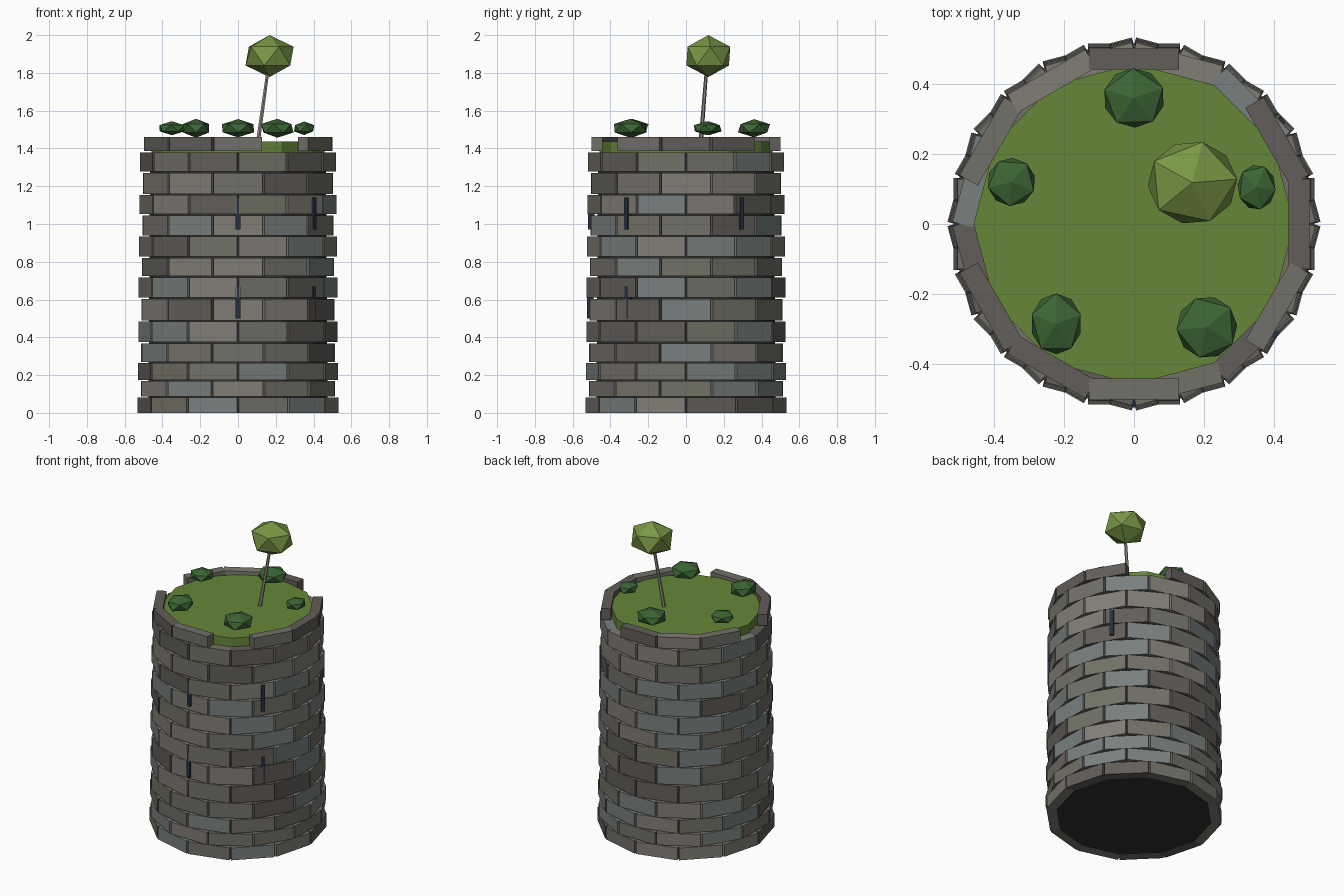
import bpy, bmesh, math, random
from mathutils import Matrix, Vector

if "Cube" in bpy.data.objects:
    bpy.data.objects.remove(bpy.data.objects["Cube"])

random.seed(4)


def material(name, rgb):
    m = bpy.data.materials.new(name)
    m.diffuse_color = (*rgb, 1)
    m.use_nodes = True
    m.node_tree.nodes["Principled BSDF"].inputs["Base Color"].default_value = m.diffuse_color
    return m


STONES = [material("stone_%d" % i, c) for i, c in enumerate([
    (.22, .205, .18), (.17, .16, .14), (.19, .215, .21), (.12, .11, .10), (.17, .165, .13)])]
DARK = material("mortar", (.03, .03, .028))
GRASS = material("grass", (.13, .24, .04))
LEAF = material("leaf", (.19, .31, .06))
BUSH = material("bush", (.045, .13, .035))
SLIT = material("slit", (.02, .028, .05))
BARK = material("bark", (.32, .29, .24))


def finish(bm, name, mats):
    me = bpy.data.meshes.new(name)
    bm.to_mesh(me)
    bm.free()
    for m in mats:
        me.materials.append(m)
    ob = bpy.data.objects.new(name, me)
    bpy.context.collection.objects.link(ob)
    return ob


def box(bm, radius, angle, z0, z1, width, depth, mat=0):
    """Box whose outer face lies at the given radius, turned to the given angle."""
    m = (Matrix.Rotation(angle, 4, 'Z')
         @ Matrix.Translation((radius - depth / 2, 0, (z0 + z1) / 2))
         @ Matrix.Diagonal((depth, width, z1 - z0, 1)))
    verts = bmesh.ops.create_cube(bm, size=1, matrix=m)["verts"]
    for f in {f for v in verts for f in v.link_faces}:
        f.material_index = mat


def cylinder(name, r0, r1, start, end, sides, mat):
    start, end = Vector(start), Vector(end)
    axis = end - start
    # first corner of the cone lies on an axis, so 12 sides line up with the blocks
    m = Matrix.Translation((start + end) / 2) @ Vector((0, 0, 1)).rotation_difference(axis).to_matrix().to_4x4()
    bm = bmesh.new()
    bmesh.ops.create_cone(bm, cap_ends=True, segments=sides, radius1=r0, radius2=r1,
                          depth=axis.length, matrix=m)
    return finish(bm, name, [mat])


def foliage(name, loc, radii, turn, mat):
    bm = bmesh.new()
    m = (Matrix.Translation(loc) @ Matrix.Diagonal((*radii, 1))
         @ Matrix.Rotation(math.radians(turn), 4, 'Z'))
    bmesh.ops.create_icosphere(bm, subdivisions=1, radius=1, matrix=m)
    return finish(bm, name, [mat])


# stone courses, alternate ones shifted by half a block
levels = [0, .088, .175, .27, .375, .49, .61, .725, .827, .94, 1.053, 1.16, 1.278, 1.386, 1.46]
COUNT = 12
step = math.tau / COUNT
for row in range(14):
    bm = bmesh.new()
    radius = .516 - .015 * row / 13
    top = levels[row + 1] - (0 if row == 13 else .007)
    width = 2 * radius * math.tan(step / 2) * .955
    for i in range(COUNT):
        if row == 13 and i % 4 == 1:      # open gaps in the parapet
            continue
        angle = -math.pi / 2 + step * (i + (.5 if row % 2 == 0 else 0))
        box(bm, radius, angle, levels[row], top, width, .06, random.randrange(len(STONES)))
    finish(bm, "parapet" if row == 13 else "stone_course_%02d" % (row + 1), STONES)

# inner core and grass roof
cylinder("tower_core", .475, .465, (0, 0, .003), (0, 0, 1.375), 12, DARK)
cylinder("grass_roof", .458, .458, (0, 0, 1.375), (0, 0, 1.437), 12, GRASS)

# arrow slits
bm = bmesh.new()
for deg, z0, r in [(-90, .5, .524), (-90, .97, .519), (-38, .5, .515), (-38, .97, .519), (35, .97, .519)]:
    box(bm, r, math.radians(deg), z0, z0 + .17, .024, .035)
finish(bm, "arrow_slits", [SLIT])

# bushes
for i, (x, y, rx, ry, rz, turn) in enumerate([
        (0, .36, .098, .095, .048, 20), (-.35, .12, .077, .077, .037, 50),
        (-.222, -.285, .082, .097, .05, 18), (.208, -.295, .097, .099, .05, 40),
        (.35, .105, .061, .072, .036, 65)]):
    foliage("bush_%d" % (i + 1), (x, y, 1.507), (rx, ry, rz), turn, BUSH)

# leaning tree
cylinder("tree_trunk", .012, .009, (.105, .078, 1.43), (.158, .108, 1.81), 6, BARK)
foliage("tree_crown", (.167, .118, 1.889), (.143, .133, .111), 5, LEAF)
